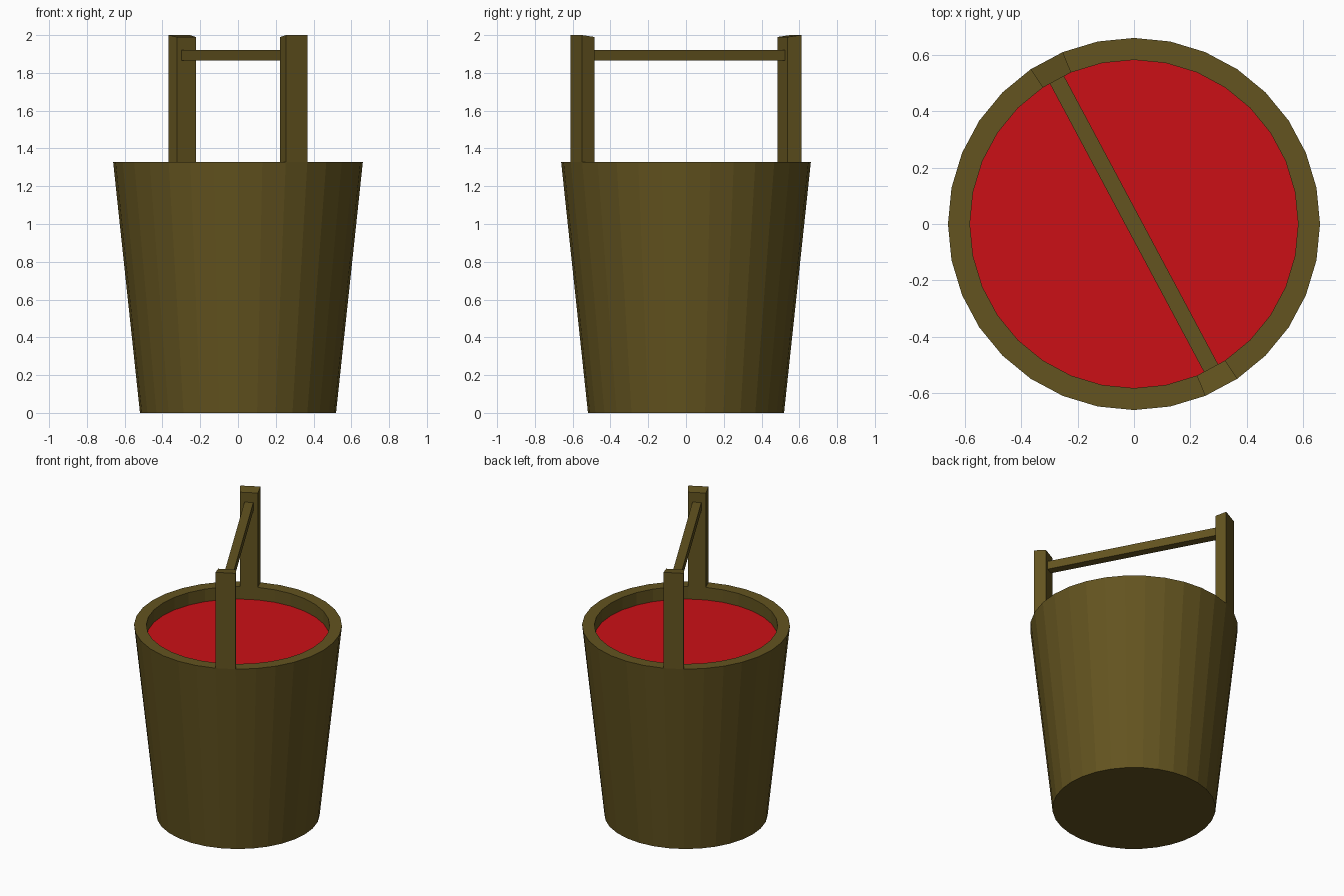
import bpy, bmesh
from math import cos, sin, tau

if "Cube" in bpy.data.objects:
    bpy.data.objects.remove(bpy.data.objects["Cube"])

N = 32
R_OUT, R_IN, R_BASE = 0.661, 0.583, 0.519
Z_RIM, Z_LIQUID = 1.328, 1.24
POSTS = (10, 26)  # rim segments the handle posts rise from


def material(name, rgb):
    m = bpy.data.materials.new(name)
    m.diffuse_color = (*rgb, 1)
    m.use_nodes = True
    m.node_tree.nodes["Principled BSDF"].inputs["Base Color"].default_value = m.diffuse_color
    return m


wood = material("wood", (0.125, 0.088, 0.014))
red = material("red_liquid", (0.60, 0.005, 0.008))


def point(r, i, z):
    a = tau * i / N
    return (r * cos(a), r * sin(a), z)


def ring(bm, r, z):
    return [bm.verts.new(point(r, i, z)) for i in range(N)]


def bridge(bm, a, b, skip=()):
    n = len(a)
    for i in range(n):
        if i not in skip:
            bm.faces.new((a[i], a[(i + 1) % n], b[(i + 1) % n], b[i]))


def finish(bm, name, mat):
    me = bpy.data.meshes.new(name)
    bm.to_mesh(me)
    bm.free()
    me.materials.append(mat)
    ob = bpy.data.objects.new(name, me)
    bpy.context.collection.objects.link(ob)


# Tapered bucket with flat rim and short inner wall
bm = bmesh.new()
base, rim = ring(bm, R_BASE, 0), ring(bm, R_OUT, Z_RIM)
lip, inner = ring(bm, R_IN, Z_RIM), ring(bm, R_IN, Z_LIQUID)
bm.faces.new(base[::-1])
bridge(bm, base, rim)
bridge(bm, rim, lip, skip=POSTS)
bridge(bm, lip, inner)
finish(bm, "bucket_body", wood)

# Liquid surface
bm = bmesh.new()
bm.faces.new(ring(bm, R_IN, Z_LIQUID))
finish(bm, "liquid", red)

# Handle posts: one rim segment extruded up, inner top edge slightly lower
for name, k in zip(("back_post", "front_post"), POSTS):
    bm = bmesh.new()
    corners = ((R_OUT, k, 2.0), (R_OUT, k + 1, 2.0), (R_IN, k + 1, 1.99), (R_IN, k, 1.99))
    low = [bm.verts.new(point(r, i, Z_RIM)) for r, i, z in corners]
    top = [bm.verts.new(point(r, i, z)) for r, i, z in corners]
    bridge(bm, low, top)
    bm.faces.new(top)
    finish(bm, name, wood)


# Crossbar between the inner faces of the posts
def bar_end(bm, k, flip):
    a, b = point(R_IN, k, 0), point(R_IN, k + 1, 0)
    def at(t, z):
        t = 1 - t if flip else t
        return bm.verts.new((a[0] + (b[0] - a[0]) * t, a[1] + (b[1] - a[1]) * t, z))
    return [at(0.25, 1.865), at(0.75, 1.865), at(0.75, 1.922), at(0.25, 1.922)]


bm = bmesh.new()
bridge(bm, bar_end(bm, POSTS[0], False), bar_end(bm, POSTS[1], True))
bmesh.ops.recalc_face_normals(bm, faces=bm.faces)
if sum(f.normal.dot(f.calc_center_median() - f.calc_center_median().lerp(f.calc_center_median(), 0)) for f in bm.faces) < 0:
    bmesh.ops.reverse_faces(bm, faces=bm.faces)
# Make sure the open bar faces outward
top_face = max(bm.faces, key=lambda f: f.calc_center_median().z)
if top_face.normal.z < 0:
    bmesh.ops.reverse_faces(bm, faces=bm.faces)
finish(bm, "handle_bar", wood)
